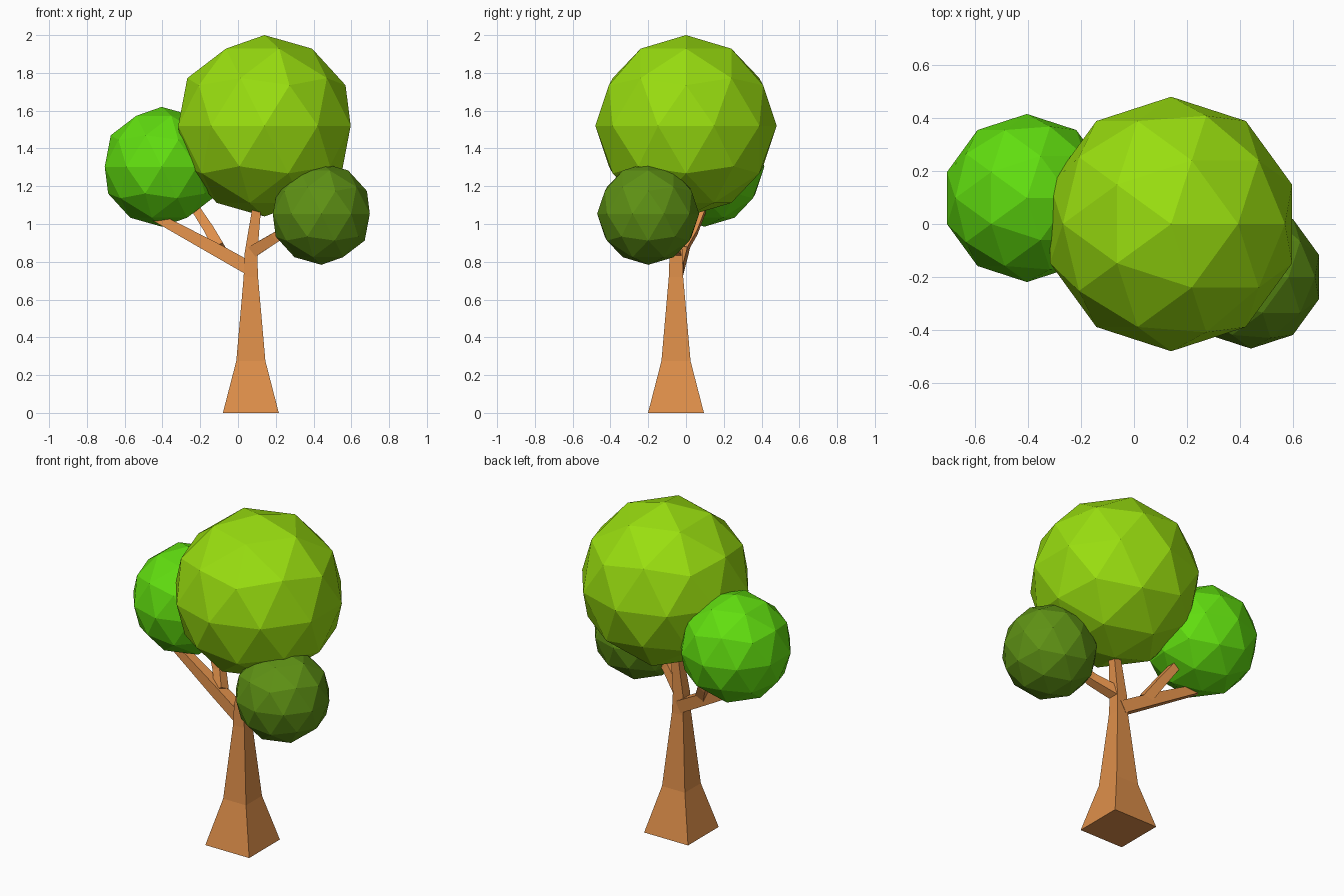
import bpy, bmesh
from mathutils import Vector

if "Cube" in bpy.data.objects:
    bpy.data.objects.remove(bpy.data.objects["Cube"])


def material(name, srgb):
    m = bpy.data.materials.new(name)
    lin = [c / 12.92 if c <= 0.04045 else ((c + 0.055) / 1.055) ** 2.4 for c in srgb]
    m.diffuse_color = (*lin, 1)
    m.use_nodes = True
    m.node_tree.nodes["Principled BSDF"].inputs["Base Color"].default_value = m.diffuse_color
    return m


WOOD = material("wood_brown", (0.87, 0.56, 0.29))
LIME = material("lime_leaf", (0.60, 0.87, 0.06))
GREEN = material("bright_green_leaf", (0.38, 0.87, 0.06))
OLIVE = material("dark_olive_leaf", (0.37, 0.57, 0.08))


def limb(name, sections, level=False):
    """Square tapered limb through (centre, half width) sections."""
    pts = [Vector(p) for p, _ in sections]
    bm = bmesh.new()
    rings = []
    for i, (p, (_, h)) in enumerate(zip(pts, sections)):
        along = (pts[min(i + 1, len(pts) - 1)] - pts[max(i - 1, 0)]).normalized()
        if level:
            u, v = Vector((1, 0, 0)), Vector((0, 1, 0))
        else:
            u = Vector((0, 1, 0)).cross(along).normalized()
            v = along.cross(u)
        rings.append([bm.verts.new(p + u * a * h + v * b * h)
                      for a, b in ((-1, -1), (1, -1), (1, 1), (-1, 1))])
    for a, b in zip(rings, rings[1:]):
        for i in range(4):
            j = (i + 1) % 4
            bm.faces.new((a[i], a[j], b[j], b[i]))
    bm.faces.new(rings[0][::-1])
    bm.faces.new(rings[-1])
    bmesh.ops.recalc_face_normals(bm, faces=bm.faces)
    mesh = bpy.data.meshes.new(name)
    bm.to_mesh(mesh)
    bm.free()
    mesh.materials.append(WOOD)
    bpy.context.collection.objects.link(bpy.data.objects.new(name, mesh))


def foliage(name, centre, radius, mat):
    bpy.ops.mesh.primitive_ico_sphere_add(subdivisions=2, radius=radius, location=centre)
    ob = bpy.context.object
    ob.name = name
    ob.data.materials.append(mat)


# Flared trunk running up into the crown
limb("trunk", [((0.068, -0.053, 0), 0.148), ((0.068, -0.053, 0.275), 0.077),
               ((0.068, -0.053, 0.72), 0.038), ((0.068, -0.053, 0.84), 0.034),
               ((0.097, -0.05, 1.07), 0.024), ((0.10, -0.05, 1.15), 0.022)], level=True)

# Side branches
limb("left_branch", [((0.06, -0.05, 0.765), 0.036), ((-0.13, -0.02, 0.872), 0.034),
                     ((-0.45, 0.03, 1.045), 0.024)])
limb("left_twig", [((-0.10, -0.02, 0.875), 0.030), ((-0.15, 0.035, 0.965), 0.027),
                   ((-0.25, 0.10, 1.12), 0.022)])
limb("right_branch", [((0.07, -0.05, 0.85), 0.032), ((0.20, -0.12, 0.93), 0.027),
                      ((0.32, -0.16, 1.01), 0.022)])

# Faceted leaf clumps
foliage("crown", (0.14, 0, 1.52), 0.48, LIME)
foliage("left_leaf_clump", (-0.404, 0.098, 1.303), 0.317, GREEN)
foliage("right_leaf_clump", (0.441, -0.2, 1.054), 0.27, OLIVE)
